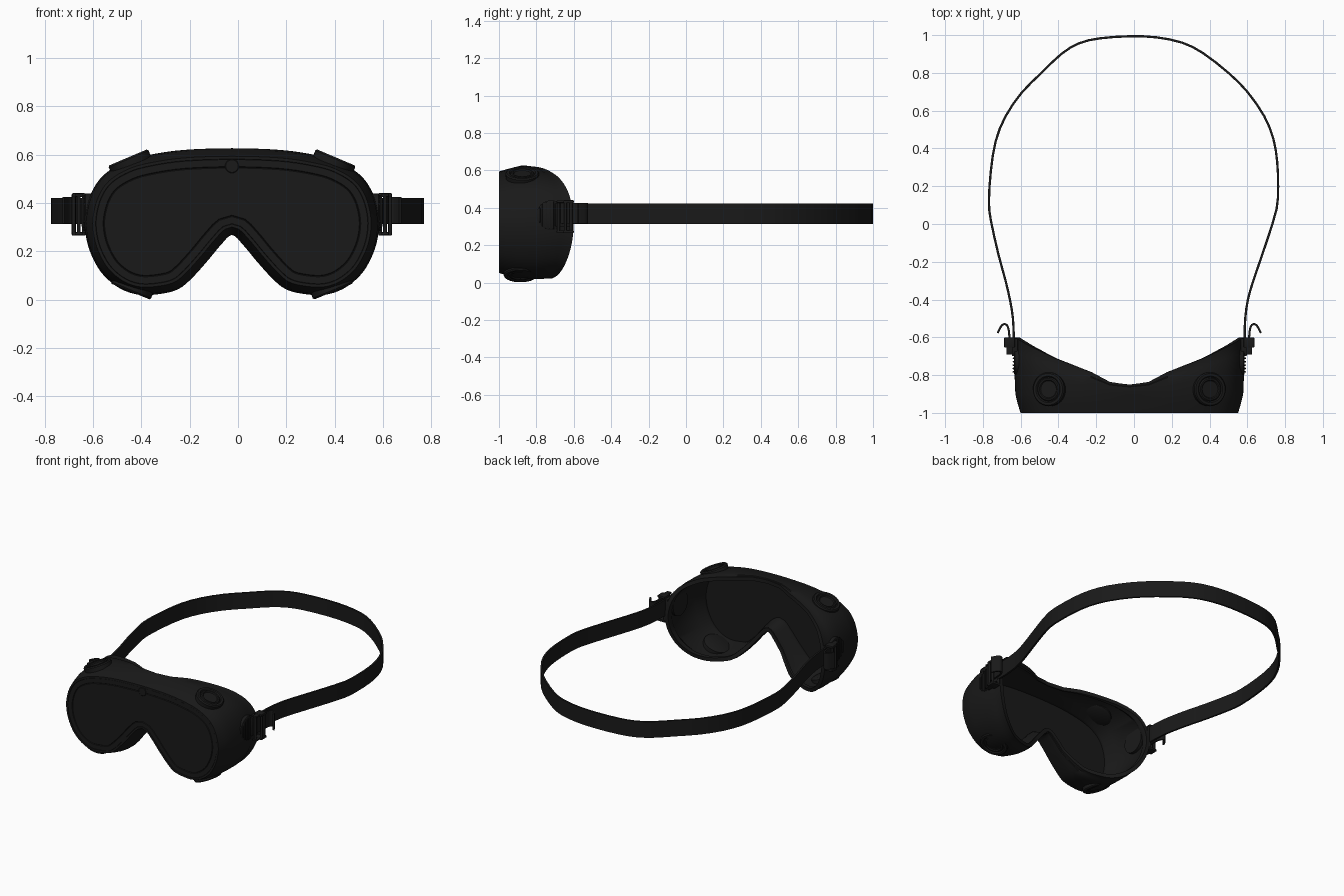
import bpy, bmesh, math
from mathutils import Vector, Matrix

if "Cube" in bpy.data.objects:
    bpy.data.objects.remove(bpy.data.objects["Cube"])

CX = -0.025  # the goggle body sits slightly left of the strap's centre

mat = bpy.data.materials.new("black_rubber")
mat.diffuse_color = (0.01, 0.01, 0.01, 1)
mat.use_nodes = True
mat.node_tree.nodes["Principled BSDF"].inputs["Base Color"].default_value = mat.diffuse_color


def finish(name, bm):
    bmesh.ops.recalc_face_normals(bm, faces=bm.faces[:])
    me = bpy.data.meshes.new(name)
    bm.to_mesh(me)
    bm.free()
    me.materials.append(mat)
    ob = bpy.data.objects.new(name, me)
    bpy.context.collection.objects.link(ob)
    return ob


def loft(name, rings, cap=True, loop=False):
    """Skin a list of equal-length closed rings."""
    bm = bmesh.new()
    vs = [[bm.verts.new(p) for p in r] for r in rings]
    pairs = list(zip(vs, vs[1:])) + ([(vs[-1], vs[0])] if loop else [])
    n = len(vs[0])
    for a, b in pairs:
        for i in range(n):
            j = (i + 1) % n
            bm.faces.new((a[i], a[j], b[j], b[i]))
    if cap:
        bm.faces.new(vs[0])
        bm.faces.new(vs[-1])
    return finish(name, bm)


def smooth(pts, steps, closed=False):
    """Catmull-Rom curve through 2D points."""
    p = [Vector(q) for q in pts]
    n = len(p)
    get = (lambda i: p[i % n]) if closed else (lambda i: p[min(max(i, 0), n - 1)])
    out = []
    for i in range(n if closed else n - 1):
        a, b, c, d = (get(i + k) for k in (-1, 0, 1, 2))
        for s in range(steps):
            t = s / steps
            out.append(0.5 * (2 * b + (c - a) * t + (2 * a - 5 * b + 4 * c - d) * t * t
                              + (3 * b - a - 3 * c + d) * t ** 3))
    return out if closed else out + [p[-1]]


def ribbon(name, pts, z0, z1, th, steps=3):
    """Upright band following a path in plan."""
    p = smooth(pts, steps)
    rings = []
    for i, q in enumerate(p):
        t = (p[min(i + 1, len(p) - 1)] - p[max(i - 1, 0)]).normalized()
        n = Vector((-t.y, t.x)) * th / 2
        a, b = q + n, q - n
        rings.append([(a.x, a.y, z0), (b.x, b.y, z0), (b.x, b.y, z1), (a.x, a.y, z1)])
    return loft(name, rings)


def box(name, lo, hi, bevel=0.006):
    bm = bmesh.new()
    lo, hi = Vector(lo), Vector(hi)
    bmesh.ops.create_cube(bm, size=1, matrix=Matrix.Translation((lo + hi) / 2)
                          @ Matrix.Diagonal((*(hi - lo), 1)))
    bmesh.ops.bevel(bm, geom=bm.edges[:], offset=bevel, segments=2, affect='EDGES', profile=0.5)
    return finish(name, bm)


def lathe(name, profile, centre, axis, seg=32):
    """Turned disc from (radius, height) pairs about an axis."""
    m = Matrix.Translation(centre) @ Vector(axis).to_track_quat('Z', 'Y').to_matrix().to_4x4()
    ang = [2 * math.pi * k / seg for k in range(seg)]
    return loft(name, [[m @ Vector((r * math.cos(a), r * math.sin(a), h)) for a in ang]
                       for r, h in profile])


# Front outline of the body, right half from top centre round to the nose
half = [(0, .627), (.2, .62), (.34, .60), (.44, .572), (.53, .517), (.583, .44), (.608, .34),
        (.602, .25), (.575, .17), (.53, .10), (.46, .045), (.38, .02), (.29, .025), (.22, .045),
        (.165, .09), (.10, .162), (.045, .228), (0, .268)]
outline = smooth(half + [(-x, z) for x, z in half[-2:0:-1]], 4, True)
N = len(outline)
normals = []
for i in range(N):
    t = (outline[(i + 1) % N] - outline[i - 1]).normalized()
    normals.append(Vector((-t.y, t.x)))

# Depth of the face-side rim against distance from centre
rim_pts = [(0, -.85), (.1, -.838), (.2, -.785), (.4, -.708), (.54, -.64), (.61, -.6)]


def rim(x):
    x = abs(x)
    for (a, ya), (b, yb) in zip(rim_pts, rim_pts[1:]):
        if x <= b:
            return ya + (yb - ya) * (x - a) / (b - a)
    return -.6


def ring(inset, t, dy):
    out = []
    for p, n in zip(outline, normals):
        q = p - n * inset
        y = -1 + dy
        out.append((q.x + CX, y + t * (rim(p.x) - y), q.y))
    return out


# Hollow flexible body, open at the face side
loft("goggle_body", [ring(*r) for r in (
    (.05, 0, .02), (.045, 0, 0), (.033, 0, 0), (.018, 0, .05), (.006, 0, .1), (.001, .4, .1),
    (0, .75, .1), (.004, .8, .1), (.003, 1, .1), (.028, 1, .1), (.03, .88, .1), (.016, .8, .1),
    (.022, 0, .1), (.05, 0, .04))], cap=False, loop=True)

# Flat lens with an inset groove
loft("lens", [ring(*r) for r in (
    (.043, 0, .02), (.047, 0, .002), (.076, 0, .002), (.079, 0, .006), (.082, 0, .002))]
    [:5], cap=True)

# Small tab at the top of the lens
lathe("lens_tab", [(.03, .008), (.03, -.002), (.026, -.005)], (CX, -.995, .553), (0, 1, 0), 20)

vent = [(.07, -.034), (.088, -.026), (.09, .006), (.084, .013), (.07, .013), (.064, .006),
        (.058, .012), (.05, .012), (.045, .006)]
for s, side in ((1, "right"), (-1, "left")):
    # Round vent caps
    lathe("top_vent_" + side, vent, (CX + s * .425, -.875, .577), (s * .39, 0, .92))
    lathe("bottom_vent_" + side, vent, (CX + s * .415, -.885, .046), (s * .38, 0, -.925))

    def sbox(name, x0, x1, y0, y1, z0, z1, bevel=.004):
        xs = sorted((CX + s * x0, CX + s * x1))
        box(f"{name}_{side}", (xs[0], y0, z0), (xs[1], y1, z1), bevel)

    # Ribbed round boss and strap mount
    lathe("strap_boss_" + side, [(.08, -.03), (.08, .006), (.072, .011)],
          (CX + s * .6, -.72, .36), (s, 0, 0))
    for k in range(5):
        y = -.783 + k * .018
        h = math.sqrt(.075 ** 2 - (y + .72) ** 2)
        sbox(f"boss_rib_{k}", .6, .617, y - .004, y + .004, .36 - h, .36 + h, .002)
    sbox("strap_mount", .59, .622, -.70, -.605, .30, .425)

    # Ladder buckle: two end plates joined by bars
    for end, z in (("lower", .265), ("upper", .425)):
        sbox(f"buckle_{end}_plate", .606, .662, -.655, -.6, z, z + .016)
        sbox(f"buckle_{end}_tip", .618, .65, -.692, -.645, z + .002, z + .014)
    for k, (x, y) in enumerate(((.613, -.61), (.653, -.615), (.655, -.645), (.634, -.682))):
        lathe(f"buckle_bar_{k}_{side}", [(.008, 0), (.008, .165)],
              (CX + s * x, y, .27), (0, 0, 1), 12)

    # Loose strap end curling out of the buckle
    tail = [(.634, -.67), (.634, -.62), (.637, -.57), (.645, -.54), (.66, -.53), (.677, -.54), (.697, -.577)]
    ribbon("strap_tail_" + side, [(CX + s * x, y) for x, y in tail], .315, .425, .011)

# Elastic head strap
path = [(.597, -.66), (.586, -.6), (.589, -.5), (.603, -.4), (.635, -.29), (.70, -.1), (.755, .08),
        (.763, .2), (.758, .33), (.738, .45), (.69, .57), (.60, .70), (.5, .80), (.365, .905),
        (.255, .96), (.12, .988), (-.02, .994), (-.18, .983), (-.29, .957), (-.385, .9),
        (-.49, .8), (-.595, .695), (-.68, .57), (-.732, .44), (-.758, .28), (-.768, .12),
        (-.758, .02), (-.718, -.16), (-.68, -.3), (-.655, -.41), (-.641, -.5), (-.637, -.6), (-.647, -.66)]
ribbon("head_strap", path, .313, .422, .012, 2)

# Smooth shading with crisp edges
bpy.ops.object.select_all(action='SELECT')
bpy.context.view_layer.objects.active = bpy.data.objects["goggle_body"]
bpy.ops.object.shade_smooth_by_angle(angle=math.radians(35))
